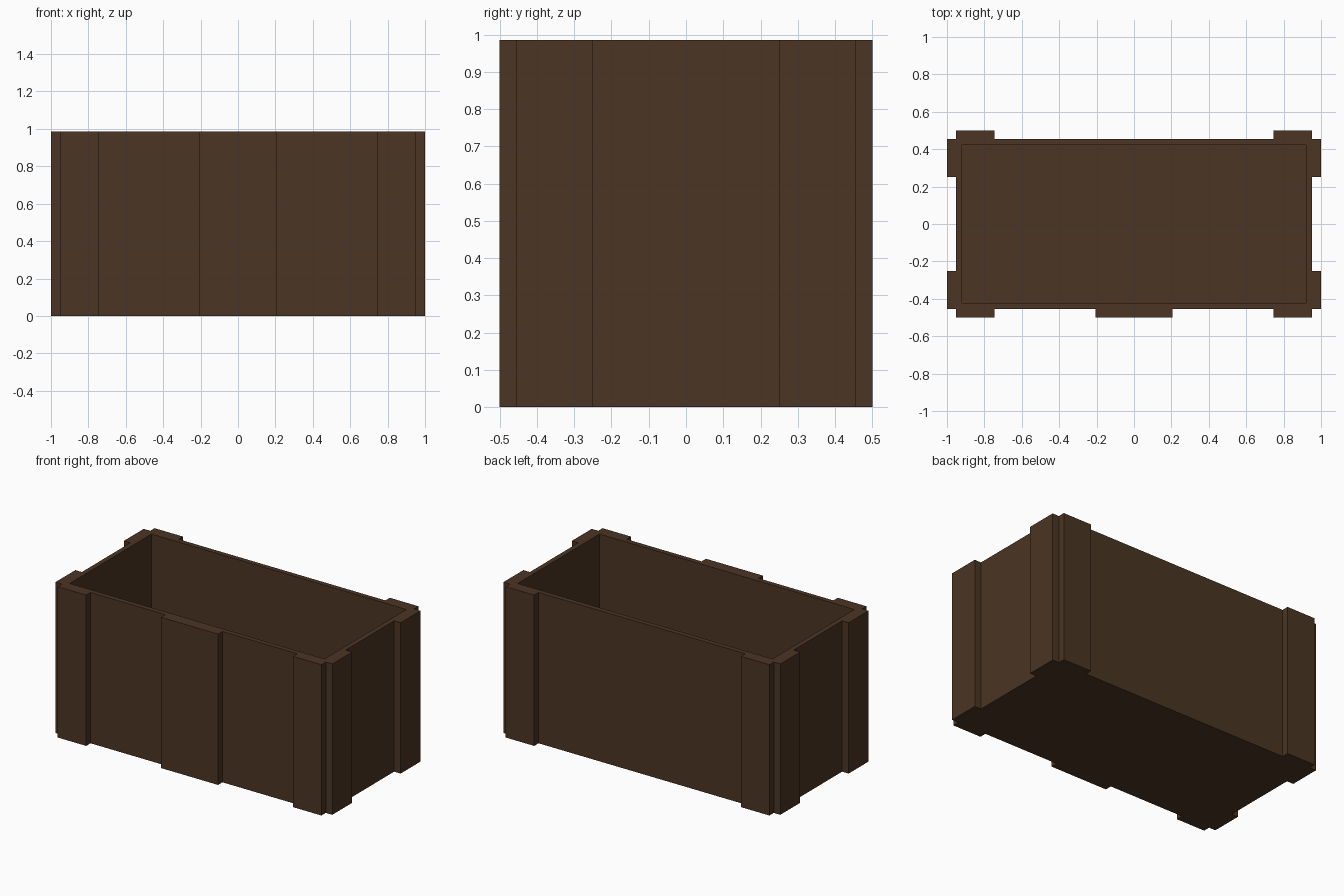
import bpy, bmesh

if "Cube" in bpy.data.objects:
    bpy.data.objects.remove(bpy.data.objects["Cube"])

W, D, H = 0.953, 0.455, 0.985   # half width, half depth, height of the box
WALL, FLOOR = 0.046, 0.05       # wall and floor thickness

wood = bpy.data.materials.new("dark brown wood")
wood.diffuse_color = (0.070, 0.035, 0.017, 1)
wood.use_nodes = True
wood.node_tree.nodes["Principled BSDF"].inputs["Base Color"].default_value = wood.diffuse_color


def box_bmesh(x0, x1, y0, y1, z0, z1):
    bm = bmesh.new()
    bmesh.ops.create_cube(bm, size=1)
    for v in bm.verts:
        v.co.x = x1 if v.co.x > 0 else x0
        v.co.y = y1 if v.co.y > 0 else y0
        v.co.z = z1 if v.co.z > 0 else z0
    return bm


def finish(name, bm):
    bmesh.ops.recalc_face_normals(bm, faces=bm.faces)
    mesh = bpy.data.meshes.new(name)
    bm.to_mesh(mesh)
    bm.free()
    mesh.materials.append(wood)
    obj = bpy.data.objects.new(name, mesh)
    bpy.context.collection.objects.link(obj)
    return obj


# Open box: inset the top for the rim, then sink the opening down to the floor
bm = box_bmesh(-W, W, -D, D, 0, H)
top = max(bm.faces, key=lambda f: f.calc_center_median().z)
bmesh.ops.inset_region(bm, faces=[top], thickness=WALL)
well = bmesh.ops.extrude_face_region(bm, geom=[top])["geom"]
bmesh.ops.delete(bm, geom=[top], context='FACES_ONLY')
for v in (g for g in well if isinstance(g, bmesh.types.BMVert)):
    v.co.z = FLOOR
finish("box_body", bm)

# Corner battens: one on each wall beside every corner
for sx, side in ((-1, "left"), (1, "right")):
    for sy, end in ((-1, "front"), (1, "back")):
        xs = sorted((sx * 0.747, sx * W))
        ys = sorted((sy * D, sy * 0.5))
        finish(f"{end}_{side}_long_wall_batten", box_bmesh(*xs, *ys, 0, H))
        xs = sorted((sx * W, sx * 1.0))
        ys = sorted((sy * 0.25, sy * D))
        finish(f"{end}_{side}_end_wall_batten", box_bmesh(*xs, *ys, 0, H))

# Wide batten in the middle of the front
finish("front_centre_batten", box_bmesh(-0.206, 0.206, -0.5, -D, 0, H))
